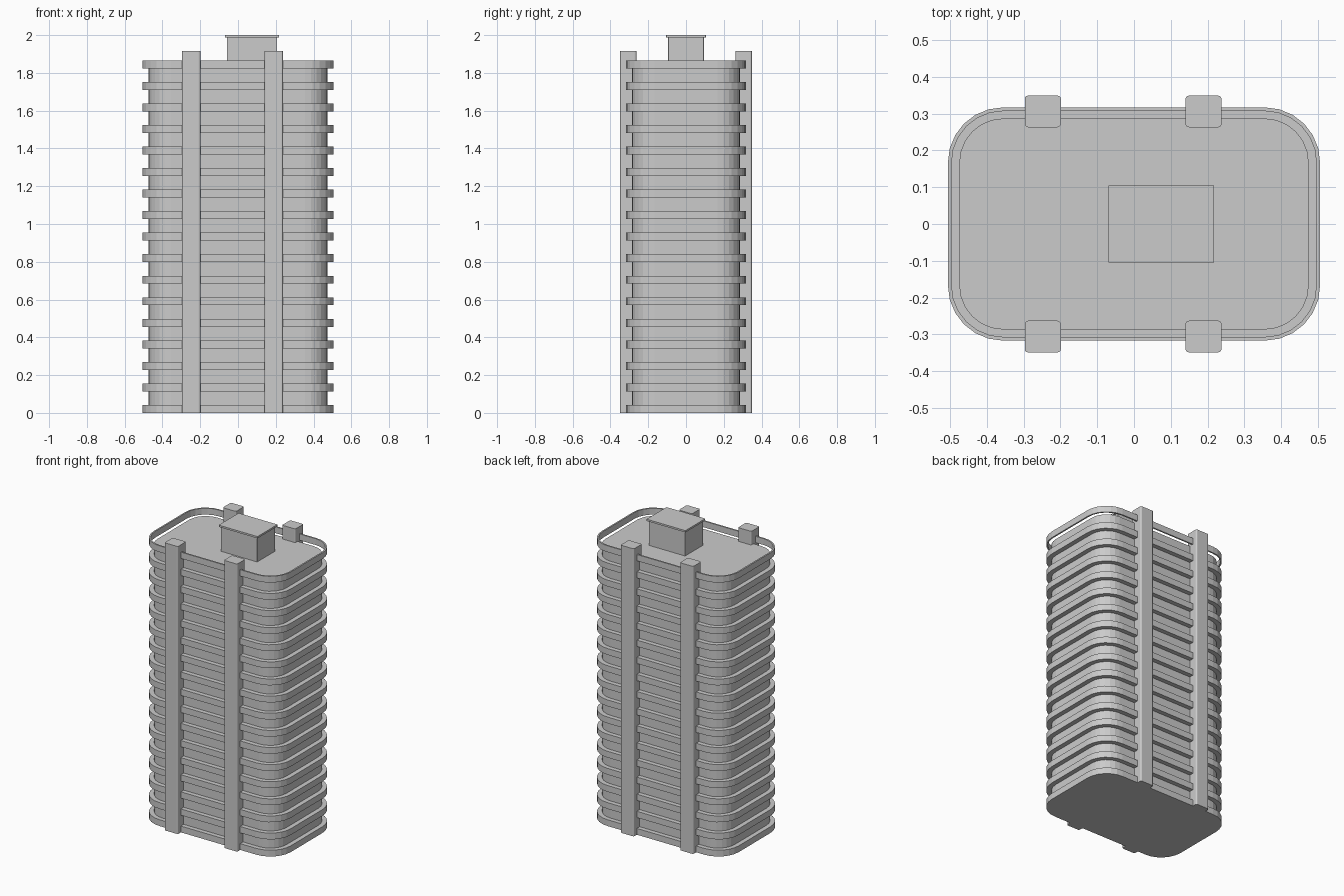
import bpy, bmesh, math

cube = bpy.data.objects.get("Cube")
if cube:
    bpy.data.objects.remove(cube, do_unlink=True)

concrete = bpy.data.materials.new("light grey concrete")
concrete.use_nodes = True
GREY = (0.6, 0.6, 0.6, 1)
concrete.diffuse_color = GREY
concrete.node_tree.nodes["Principled BSDF"].inputs["Base Color"].default_value = GREY


def outline(hx, hy, radius, steps=6):
    """Rounded rectangle, counter-clockwise."""
    points = []
    for quarter, (sx, sy) in enumerate(((1, 1), (-1, 1), (-1, -1), (1, -1))):
        for i in range(steps + 1):
            a = math.pi / 2 * (quarter + i / steps)
            points.append((sx * (hx - radius) + radius * math.cos(a),
                           sy * (hy - radius) + radius * math.sin(a)))
    return points


def finish(name, bm, location=(0, 0, 0)):
    mesh = bpy.data.meshes.new(name)
    bmesh.ops.recalc_face_normals(bm, faces=bm.faces)
    bm.to_mesh(mesh)
    bm.free()
    obj = bpy.data.objects.new(name, mesh)
    obj.location = location
    mesh.materials.append(concrete)
    bpy.context.collection.objects.link(obj)
    return obj


def prism(name, points, z0, z1, location=(0, 0, 0)):
    bm = bmesh.new()
    base = bm.faces.new([bm.verts.new((x, y, z0)) for x, y in points])
    top = bmesh.ops.extrude_face_region(bm, geom=[base], use_keep_orig=True)["geom"]
    bmesh.ops.translate(bm, vec=(0, 0, z1 - z0),
                        verts=[v for v in top if isinstance(v, bmesh.types.BMVert)])
    return finish(name, bm, location)


def ring(name, outer, inner, z0, z1):
    bm = bmesh.new()
    loops = [[bm.verts.new((x, y, z)) for x, y in pts]
             for pts, z in ((outer, z0), (outer, z1), (inner, z1), (inner, z0))]
    n = len(outer)
    for k in range(4):
        a, b = loops[k], loops[(k + 1) % 4]
        for i in range(n):
            j = (i + 1) % n
            bm.faces.new((a[i], a[j], b[j], b[i]))
    return finish(name, bm)


FLOORS = 16
STEP = 0.114
SLAB = 0.042
ROOF = FLOORS * STEP
edge = outline(0.506, 0.317, 0.15)

# Tower core and projecting floor slabs
prism("tower_core", outline(0.475, 0.287, 0.12), 0.001, ROOF)
for floor in range(FLOORS):
    prism(f"floor_slab_{floor + 1}", edge, floor * STEP, floor * STEP + SLAB)

# Open parapet standing clear of the roof edge
ring("roof_parapet", edge, outline(0.496, 0.307, 0.14), ROOF, ROOF + SLAB)

# Full-height pillars on both long sides
for side, y in (("front", -0.306), ("back", 0.306)):
    for hand, x in (("right", -0.248), ("left", 0.189)):
        prism(f"{side}_{hand}_pillar", outline(0.049, 0.043, 0.009, 3), 0, 1.915, (x, y, 0))

# Rooftop stair house with a thin overhanging cap
prism("roof_house", outline(0.133, 0.094, 0.001, 1), ROOF - 0.01, 1.99, (0.074, 0, 0))
prism("roof_house_cap", outline(0.143, 0.105, 0.001, 1), 1.988, 2.0, (0.074, 0, 0))
